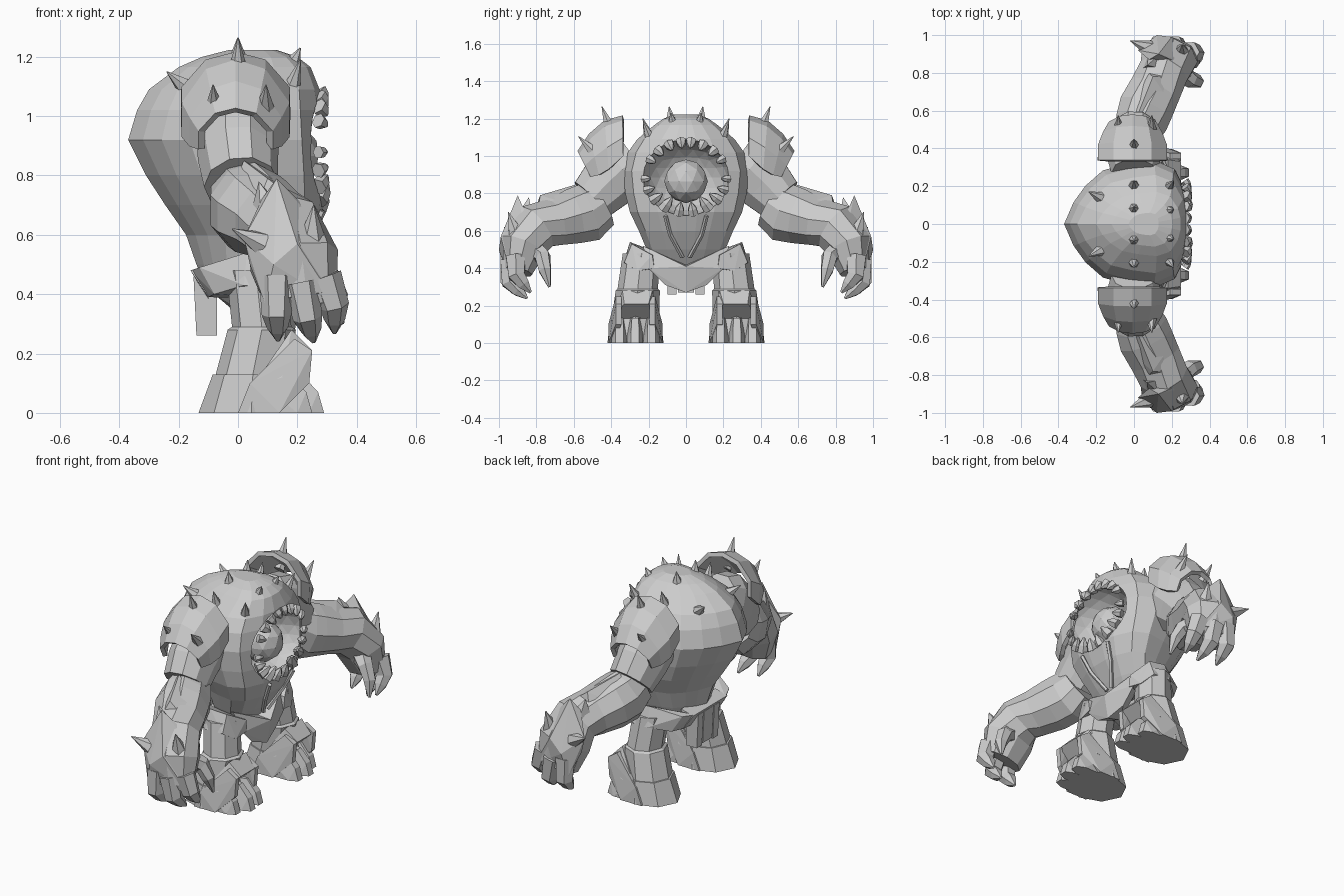
import bpy, bmesh, math
from mathutils import Vector

cube = bpy.data.objects.get("Cube")
if cube:
    bpy.data.objects.remove(cube)

stone = bpy.data.materials.new("grey stone")
stone.use_nodes = True
stone.diffuse_color = (0.6, 0.6, 0.6, 1)
stone.node_tree.nodes["Principled BSDF"].inputs["Base Color"].default_value = (0.6, 0.6, 0.6, 1)


def finish(name, bm, mirror=True):
    bmesh.ops.recalc_face_normals(bm, faces=bm.faces)
    mesh = bpy.data.meshes.new(name)
    bm.to_mesh(mesh)
    bm.free()
    mesh.materials.append(stone)
    obj = bpy.data.objects.new(name, mesh)
    bpy.context.collection.objects.link(obj)
    if mirror:
        mod = obj.modifiers.new("Mirror", "MIRROR")
        mod.use_axis = (False, True, False)
        mod.use_mirror_merge = False
    return obj


def loft(bm, rings, closed=True):
    rows = [[bm.verts.new(p) for p in ring] for ring in rings]
    n = len(rows[0])
    for a, b in zip(rows, rows[1:]):
        for i in range(n if closed else n - 1):
            j = (i + 1) % n
            bm.faces.new((a[i], a[j], b[j], b[i]))
    if closed:
        bm.faces.new(rows[0])
        bm.faces.new(rows[-1])


def tube(bm, path, sides=8, level=False):
    # each station is x, y, z, radius along x, radius across
    pts = [Vector(p[:3]) for p in path]
    rings = []
    for i, p in enumerate(path):
        t = (pts[min(i + 1, len(pts) - 1)] - pts[max(i - 1, 0)]).normalized()
        if level:
            t = Vector((0, 0, 1))
        u = Vector((1, 0, 0))
        u = (u - t * u.dot(t)).normalized()
        v = t.cross(u)
        angles = [math.tau * k / sides for k in range(sides)]
        rings.append([pts[i] + u * p[3] * math.cos(a) + v * p[-1] * math.sin(a) for a in angles])
    loft(bm, rings)


def spike(bm, base, tip, r=0.032):
    tube(bm, [(*base, r), (*tip, 0.002)], 6)


def hull(bm, pts):
    verts = [bm.verts.new(p) for p in pts]
    res = bmesh.ops.convex_hull(bm, input=verts)
    loose = {v for v in res["geom_interior"] + res["geom_unused"] if isinstance(v, bmesh.types.BMVert)}
    bmesh.ops.delete(bm, geom=list(loose), context="VERTS")


# Torso: humped back with a ridge, rounded front
half = [(0, 0), (.075, .34), (.17, .6), (.31, .84), (.5, .94), (.72, 1), (.88, .86), (.97, .5), (1, .2)]
section = half + [(x, -y) for x, y in reversed(half[1:])]
levels = [(.4, -.1, .12, .16), (.5, -.14, .19, .21), (.6, -.175, .25, .252),
          (.7, -.245, .29, .3), (.8, -.31, .295, .325), (.92, -.37, .295, .338),
          (1.02, -.34, .285, .31), (1.09, -.3, .275, .26), (1.165, -.2, .245, .17),
          (1.2, -.12, .2, .12), (1.223, -.03, .13, .06)]
bm = bmesh.new()
loft(bm, [[(xb + (xf - xb) * fx, w * fy, z) for fx, fy in section] for z, xb, xf, w in levels])
torso = finish("torso", bm, False)

# Mouth cavity cut into the torso
bm = bmesh.new()
bmesh.ops.create_icosphere(bm, subdivisions=3, radius=1)
bmesh.ops.scale(bm, vec=(.24, .235, .205), verts=bm.verts)
bmesh.ops.translate(bm, vec=(.29, 0, .885), verts=bm.verts)
cutter = finish("mouth_cutter", bm, False)
cutter.hide_render = True
cut = torso.modifiers.new("Mouth", "BOOLEAN")
cut.operation = "DIFFERENCE"
cut.object = cutter
carved = bpy.data.meshes.new_from_object(torso.evaluated_get(bpy.context.evaluated_depsgraph_get()))
torso.modifiers.clear()
torso.data = carved
bpy.data.objects.remove(cutter)

# Ball inside the mouth
bm = bmesh.new()
bmesh.ops.create_icosphere(bm, subdivisions=2, radius=.117)
bmesh.ops.translate(bm, vec=(.16, 0, .865), verts=bm.verts)
finish("mouth_ball", bm, False)

# Teeth: stubby along the top, longer fangs along the lower lip
bm = bmesh.new()
for deg, r, reach in ((-80, .03, .68), (-58, .034, .62), (-38, .03, .7), (-20, .026, .78), (-2, .022, .82),
                      (30, .026, .82), (48, .03, .8), (66, .03, .8), (83, .03, .8)):
    c, s = math.cos(math.radians(deg)), math.sin(math.radians(deg))
    base, tip = [(x, .23 * c * k, .885 + .2 * s * k) for x, k in ((.27, 1), (.3, reach))]
    tube(bm, [(*base, r), (*[(a + b) / 2 for a, b in zip(base, tip)], r * .85), (*tip, r * .2)], 6)
finish("teeth", bm)

# Belly creases
bm = bmesh.new()
tube(bm, [(.285, .11, .68, .012), (.24, .085, .58, .012), (.18, .02, .46, .012)], 5)
finish("belly_ridges", bm)

# Back and brow spikes
bm = bmesh.new()
for base, tip in (((0, .08, 1.19), (0, .09, 1.265)), ((0, .2, 1.11), (0, .23, 1.2)),
                  ((.18, .07, 1.17), (.21, .08, 1.23)), ((.18, .19, 1.09), (.21, .23, 1.19)),
                  ((-.18, .14, 1.1), (-.24, .17, 1.15))):
    spike(bm, base, tip)
finish("back_spikes", bm)

# Shoulder plates: arched shells narrowing outward
arch = [(-1, 0), (-1, .45), (-.55, .88), (0, 1), (.55, .88), (1, .45), (1, 0)]
bm = bmesh.new()
loft(bm, [[(hw * ax - .008, y + lean * h, low + (top - low) * h) for ax, h in arch]
          for y, lean, hw, low, top in ((.335, 0, .172, 1.0, 1.205), (.41, .02, .17, .93, 1.18),
                                        (.46, .05, .145, .9, 1.11), (.505, .065, .115, .89, 1.02))], False)
plate = finish("shoulder_plates", bm)
shell = plate.modifiers.new("Thickness", "SOLIDIFY")
shell.thickness = .025
shell.offset = 0

bm = bmesh.new()
spike(bm, (0, .41, 1.16), (0, .45, 1.265))
for x in (-.08, .09):
    spike(bm, (x, .5, 1.03), (x * 1.05, .575, 1.105))
finish("shoulder_spikes", bm)

# Arms
bm = bmesh.new()
tube(bm, [(0, .27, .98, .12, .13), (0, .34, .93, .14, .17), (0, .42, .855, .135, .16),
          (.01, .5, .77, .125, .135)], 10)
finish("upper_arms", bm)
bm = bmesh.new()
tube(bm, [(.015, .455, .74, .115, .13), (.035, .53, .695, .14, .16), (.06, .61, .675, .148, .15),
          (.11, .71, .645, .14, .13), (.155, .8, .62, .135, .135), (.185, .87, .52, .155, .125),
          (.21, .9, .38, .125, .08)], 9)
finish("forearms", bm)

# Jagged gauntlet plates
bm = bmesh.new()
hull(bm, [(.02, .58, .85), (.19, .65, .75), (-.05, .66, .7), (.1, .78, .79), (.22, .79, .7), (.03, .84, .62)])
hull(bm, [(.13, .9, .79), (.08, .87, .72), (.22, .86, .7), (.29, .86, .61), (.02, .92, .59), (.2, .99, .57),
          (.12, 1, .5), (.33, .89, .48), (.09, .97, .37), (.33, .94, .37), (.04, .92, .5)])
hull(bm, [(.07, .84, .78), (.04, .82, .66), (.16, .82, .68), (.08, .93, .6), (.16, .92, .66)])
spike(bm, (.08, .93, .57), (-.02, .97, .62), .045)
spike(bm, (.25, .91, .59), (.255, .95, .7), .045)
finish("gauntlets", bm)

# Curled clawed fingers and thumb
bm = bmesh.new()
for a, b, c in (((.13, .94, .46), (.13, .95, .33), (.135, .87, .245)),
                ((.21, .94, .44), (.235, .94, .32), (.255, .85, .24)),
                ((.29, .91, .46), (.325, .905, .36), (.325, .83, .27))):
    mid = tuple((p + q) / 2 for p, q in zip(b, c))
    tube(bm, [(*a, .06), (*b, .05), (*mid, .036), (*c, .008)], 6)
tube(bm, [(.22, .82, .51, .06), (.3, .765, .46, .045), (.335, .755, .39, .037), (.35, .73, .3, .008)], 6)
finish("fingers", bm)

# Legs with flared boots
bm = bmesh.new()
tube(bm, [(.045, .27, 0, .178, .15), (.05, .27, .13, .135, .135), (.05, .27, .13, .125, .128),
          (.08, .258, .28, .115, .118), (.08, .258, .29, .1, .108), (.06, .238, .48, .1, .1)],
     level=True)
finish("legs", bm)

# Shin guards: a sloping arch framing the toes
bm = bmesh.new()
hull(bm, [(.05, .13, .09), (.05, .41, .09), (.18, .18, .28), (.18, .34, .28), (.25, .2, .21),
          (.25, .33, .21), (.15, .14, .12), (.15, .4, .12)])
for low, high, lean in ((.125, .165, .03), (.415, .375, -.03)):
    hull(bm, [(x, y + d, z) for d in (0, lean)
              for x, y, z in ((.0, low, 0), (.14, low, 0), (.04, low, .1), (.24, high, .1),
                              (.25, high, .21), (.19, high, .25))])
finish("shin_guards", bm)

# Toes, the outer one set back
bm = bmesh.new()
for y, back in ((.185, .01), (.272, 0), (.355, .04)):
    hull(bm, [(x - back, y + dy * k, z) for dy in (-.043, .043)
              for x, z, k in ((.08, 0, 1), (.24, 0, 1), (.29, 0, .5), (.27, .07, .5), (.21, .135, .4), (.08, .13, 1))])
finish("toes", bm)

# Pelvis with a pointed front flap, hip plates and back cloth
bm = bmesh.new()
for x, y, z in ((0, .07, .44),):
    hull(bm, [(-.1, 0, .47), (-.1, .16, .47), (.08, 0, .47), (.08, .2, .47), (0, .13, .35),
              (.05, 0, .29), (-.08, .1, .4), (-.08, 0, .4)])
finish("pelvis", bm)
bm = bmesh.new()
hull(bm, [(.13, .23, .52), (.215, 0, .41), (.19, 0, .27), (.17, .11, .31), (.17, .2, .4),
          (.08, .2, .5), (.1, 0, .29), (.1, 0, .42)])
finish("front_flap", bm)
bm = bmesh.new()
hull(bm, [(-.16, .14, .48), (-.1, .16, .39), (.03, .3, .54), (.02, .335, .43), (.13, .29, .53),
          (.13, .33, .43), (.18, .18, .47), (.18, .17, .4), (.17, .26, .385), (-.13, .22, .49), (-.08, .25, .4)])
hull(bm, [(-.16, 0, .48), (-.1, 0, .38), (-.16, .16, .48), (-.1, .17, .39), (-.08, 0, .5), (-.08, .16, .5)])
finish("hip_plates", bm)
bm = bmesh.new()
for y, low in ((.02, .27), (.075, .26)):
    hull(bm, [(x, y + dy, z) for dy in (-.024, .024)
              for x, z in ((-.15, .46), (-.07, .46), (-.14, low), (-.07, low))])
finish("back_cloth", bm)
